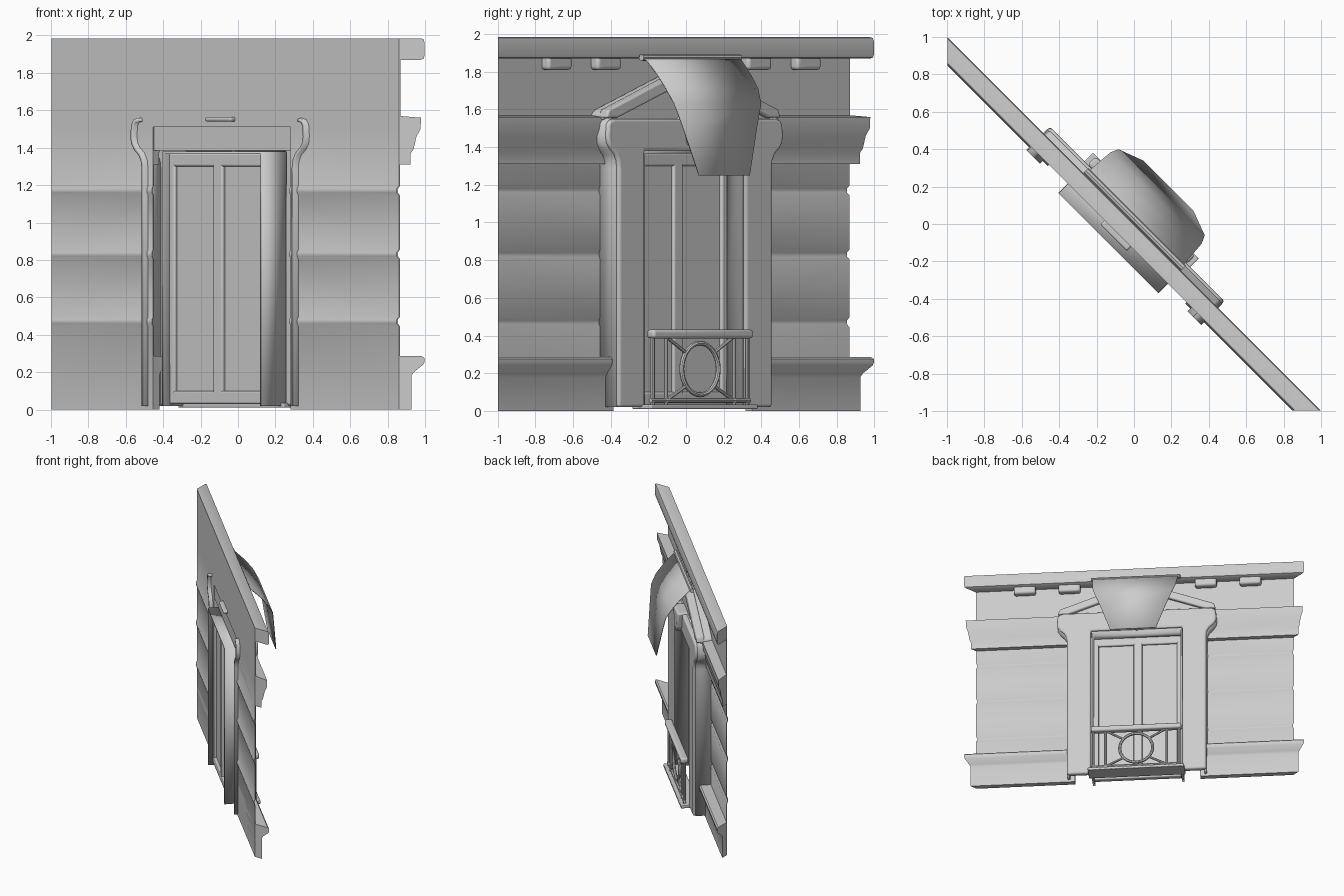
import bpy, bmesh, math
from mathutils import Vector

if "Cube" in bpy.data.objects:
    bpy.data.objects.remove(bpy.data.objects["Cube"])

# Built in wall space: u along the wall, v outward, z up; then turned -45 degrees.
L, BACK, UC = 1.41, -0.097, -0.025


def make(name, verts, faces, bevel=0.0, solid=0.0):
    me = bpy.data.meshes.new(name)
    me.from_pydata(verts, [], faces)
    bm = bmesh.new()
    bm.from_mesh(me)
    bmesh.ops.recalc_face_normals(bm, faces=bm.faces)
    bm.to_mesh(me)
    bm.free()
    ob = bpy.data.objects.new(name, me)
    bpy.context.collection.objects.link(ob)
    ob.rotation_euler.z = -math.pi / 4
    if solid:
        m = ob.modifiers.new("thickness", 'SOLIDIFY')
        m.thickness, m.offset = solid, 0
    if bevel:
        m = ob.modifiers.new("bevel", 'BEVEL')
        m.width, m.segments, m.limit_method = bevel, 3, 'ANGLE'
    return ob


def loft(name, a, b, **kw):
    n = len(a)
    faces = [(i, (i + 1) % n, n + (i + 1) % n, n + i) for i in range(n)]
    return make(name, a + b, faces + [tuple(range(n)), tuple(range(n, 2 * n))], **kw)


def run(name, prof, split=True, **kw):
    """Moulding profile (v, z) along the wall with mitred ends."""
    end = lambda s: [(s * (L + v), v, z) for v, z in prof]
    if not split:
        return loft(name, end(-1), end(1), **kw)
    for s, side in ((-1, "a"), (1, "b")):
        loft(name + "_" + side, [(UC + s * 0.52, v, z) for v, z in prof], end(s), **kw)


def plate(name, outline, v0, v1, **kw):
    """Outline (u, z) extruded through v."""
    return loft(name, [(UC + u, v0, z) for u, z in outline],
                [(UC + u, v1, z) for u, z in outline], **kw)


def box(name, u0, u1, v0, v1, z0, z1, **kw):
    return plate(name, [(u0, z0), (u1, z0), (u1, z1), (u0, z1)], v0, v1, **kw)


def strip(name, path, v0, v1, t):
    n = len(path)
    vs = [(UC + u, v, z) for v in (v0, v1) for u, z in path]
    return make(name, vs, [(i, i + 1, n + i + 1, n + i) for i in range(n - 1)], solid=t)


def bar(name, p, q, v, r):
    p, q = Vector((UC + p[0], v, p[1])), Vector((UC + q[0], v, q[1]))
    d = (q - p).normalized()
    s, w = Vector((0, 1, 0)), d.cross(Vector((0, 1, 0)))
    ring = [r * (math.cos(k * math.pi / 4) * s + math.sin(k * math.pi / 4) * w) for k in range(8)]
    return loft(name, [tuple(p + o) for o in ring], [tuple(q + o) for o in ring])


# Grooved wall sheet
face = [(-0.092, 0.0)]
for z in (0.47, 0.83, 1.17):
    face += [(-0.092, z - 0.025), (-0.101, z - 0.01), (-0.101, z + 0.01), (-0.092, z + 0.025)]
face.append((-0.092, 1.51))
run("wall", face + [(v - 0.005, z) for v, z in reversed(face)])
run("upper_wall", [(BACK, 1.51), (-0.09, 1.51), (-0.09, 1.9), (BACK, 1.9)], split=False)

# Base, middle band and cornice
run("base", [(BACK, 0), (-0.05, 0), (-0.05, 0.18), (-0.04, 0.2), (-0.005, 0.24),
             (0, 0.255), (0, 0.275), (-0.01, 0.285), (BACK, 0.285)])
run("band", [(BACK, 1.31), (-0.052, 1.31), (-0.052, 1.37), (-0.042, 1.39), (-0.03, 1.46),
             (-0.015, 1.5), (-0.013, 1.56), (BACK, 1.57)])
run("cornice", [(BACK, 1.87), (-0.015, 1.87), (-0.004, 1.875), (0, 1.89), (0, 1.965),
                (-0.004, 1.98), (-0.015, 1.985), (BACK, 1.985)], split=False)
for i, u in enumerate((-0.935, -0.565, 0.565, 0.935)):
    box("cornice_block_%d" % i, u - 0.09, u + 0.09, -0.1 + 0.006, -0.03, 1.81, 1.885, bevel=0.018)

# Door surround: flared front plate and the thin rim behind it
half = [(0.576, 0.02), (0.576, 1.29), (0.582, 1.33), (0.60, 1.365), (0.635, 1.395),
        (0.655, 1.425), (0.66, 1.46), (0.655, 1.52), (0.64, 1.542), (0.61, 1.55)]
mir = [(-u, z) for u, z in reversed(half)]
plate("door_surround", half + mir + [(-0.38, 0.02), (-0.38, 1.38), (0.38, 1.38), (0.38, 0.02)],
      0.0, 0.05, bevel=0.015)
for s, side in ((-1, "a"), (1, "b")):
    strip("surround_rim_" + side, [(s * (u - 0.008), z) for u, z in half], -0.127, 0.03, 0.02)
box("door_head", -0.52, 0.52, -0.09, 0.02, 1.385, 1.53)
strip("surround_top", [(-0.61, 1.54), (0.61, 1.54)], -0.092, 0.03, 0.02)

# Raking pediment
rake = [(0.65, 1.545), (0.65, 1.575), (0.62, 1.6), (0.0, 1.83)]
plate("pediment", rake + [(-u, z) for u, z in reversed(rake[:-1])], -0.092, 0.005, bevel=0.01)
for s, side in ((-1, "a"), (1, "b")):
    plate("pediment_rail_" + side, [(s * 0.655, 1.555), (s * 0.64, 1.6), (0, 1.84), (0, 1.765),
                                    (s * 0.57, 1.555)], -0.03, 0.035, bevel=0.012)

# Keystone
plate("keystone", [(-0.1, 1.56), (-0.07, 1.42), (0, 1.365), (0.07, 1.42), (0.1, 1.56)],
      -0.02, 0.09, bevel=0.015)
box("keystone_back", -0.1, 0.1, -0.13, -0.05, 1.54, 1.565, bevel=0.01)

# Door casing, leaves and glass
strip("door_casing", [(-0.37, 0.02), (-0.37, 1.372), (0.37, 1.372), (0.37, 0.02)],
      -0.17, 0.03, 0.018)
for name, u0, u1, z0, z1 in (("stile_a", -0.37, -0.325, 0.05, 1.37), ("stile_b", 0.325, 0.37, 0.05, 1.37),
                             ("mullion", -0.035, 0.035, 0.05, 1.37), ("top_rail", -0.37, 0.37, 1.30, 1.37),
                             ("bottom_rail", -0.37, 0.37, 0.03, 0.1)):
    box("door_" + name, u0, u1, -0.13, -0.08, z0, z1, bevel=0.01)
box("door_glass", -0.36, 0.36, -0.11, -0.1, 0.05, 1.35)

# Awning sheet with its top roller
prof = [(0.01, 1.88, 0.36), (0.045, 1.86, 0.355), (0.12, 1.785, 0.35), (0.18, 1.71, 0.345),
        (0.222, 1.63, 0.325), (0.24, 1.5, 0.275), (0.272, 1.25, 0.19)]
vs = [(-0.015 + s * h, v, z) for v, z, h in prof for s in (-1, 1)]
make("awning", vs, [(2 * i, 2 * i + 1, 2 * i + 3, 2 * i + 2) for i in range(len(prof) - 1)], solid=0.006)
bar("awning_roller", (-0.36, 1.875), (0.38, 1.875), 0.02, 0.018)

# Balcony slab and railing
V = 0.08
box("balcony_slab", -0.4, 0.4, -0.03, 0.115, 0.01, 0.035, bevel=0.006)
box("balcony_handrail", -0.375, 0.375, V - 0.03, V + 0.03, 0.385, 0.432, bevel=0.015)
bar("balcony_low_rail", (-0.37, 0.055), (0.37, 0.055), V, 0.013)
for s, side in ((-1, "a"), (1, "b")):
    for j, u in enumerate((0.255, 0.355)):
        bar("baluster_%s%d" % (side, j), (s * u, 0.03), (s * u, 0.4), V, 0.011)
    for j, (z0, z1) in enumerate(((0.395, 0.31), (0.055, 0.13))):
        bar("brace_%s%d" % (side, j), (s * 0.255, z0), (s * 0.108, z1), V, 0.01)
bpy.ops.mesh.primitive_torus_add(major_radius=0.137, minor_radius=0.013,
                                 major_segments=32, minor_segments=8)
ring = bpy.context.object
ring.name = "railing_ring"
ring.rotation_euler = (math.pi / 2, 0, -math.pi / 4)
ring.location = ((UC + V) / math.sqrt(2), (V - UC) / math.sqrt(2), 0.222)

# Smooth shading with sharp edges kept
bpy.ops.object.select_all(action='SELECT')
bpy.ops.object.shade_smooth_by_angle(angle=math.radians(35))
